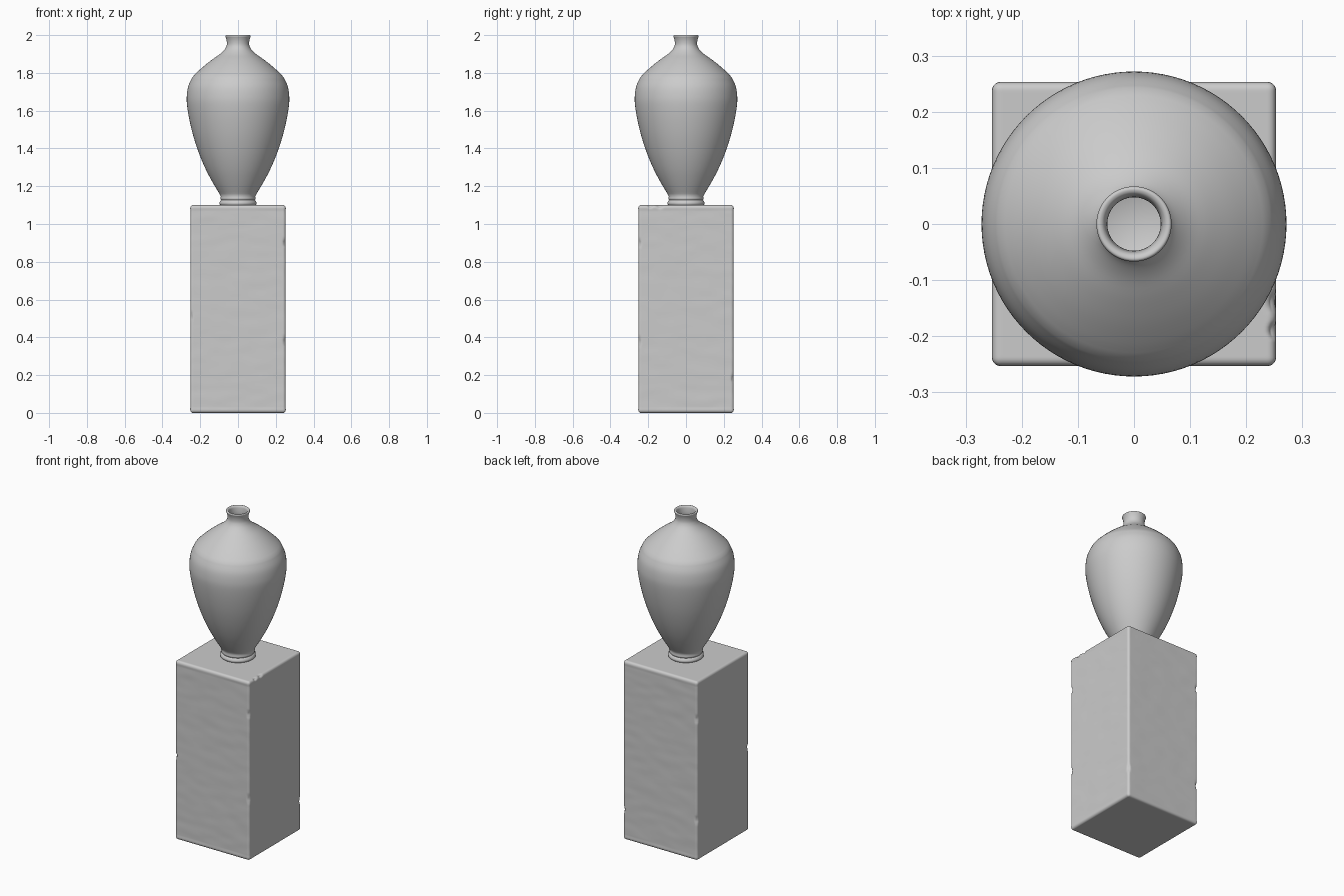
import bpy, bmesh, math
from mathutils import Vector, noise

cube = bpy.data.objects.get("Cube")
if cube:
    bpy.data.objects.remove(cube, do_unlink=True)


def make_material(name, colour):
    mat = bpy.data.materials.new(name)
    mat.use_nodes = True
    mat.diffuse_color = colour
    mat.node_tree.nodes["Principled BSDF"].inputs["Base Color"].default_value = colour
    return mat


stone = make_material("pale grey stone", (0.6, 0.6, 0.6, 1))


def finish(bm, name):
    bmesh.ops.recalc_face_normals(bm, faces=bm.faces)
    mesh = bpy.data.meshes.new(name)
    bm.to_mesh(mesh)
    bm.free()
    mesh.materials.append(stone)
    obj = bpy.data.objects.new(name, mesh)
    bpy.context.collection.objects.link(obj)
    mesh.shade_smooth()
    return obj


# Pedestal: rounded block with a faintly uneven surface and chipped edges
HALF = Vector((0.253, 0.253, 0.55))
ROUND = 0.015
CHIPS = [  # place and radius of each chip
    ((1, -1, 0.90), 0.022), ((1, -1, 0.38), 0.022),
    ((-1, 1, 0.87), 0.022), ((-1, 1, 0.25), 0.022),
    ((-1, -1, 0.51), 0.02), ((1, 1, 0.18), 0.02),
    ((1, -0.55, 1.1), 0.022), ((1, -0.75, 1.1), 0.018),
]

bm = bmesh.new()
bmesh.ops.create_cube(bm, size=2)
bmesh.ops.subdivide_edges(bm, edges=bm.edges[:], cuts=79, use_grid_fill=True)
for v in bm.verts:
    # crowd the grid towards the edges, then round them off
    p = Vector([(0.4 * c + 0.6 * math.sin(c * math.pi / 2)) * h for c, h in zip(v.co, HALF)])
    core = Vector([max(-h + ROUND, min(h - ROUND, c)) for c, h in zip(p, HALF)])
    normal = (p - core).normalized()
    p = core + normal * ROUND
    p.z += HALF.z
    wobble = noise.noise(Vector((p.x * 9, p.y * 9, p.z * 22)))
    if 0.02 < p.z < 1.08:
        p -= normal * 0.0012 * (1 + wobble)
    for (cx, cy, cz), radius in CHIPS:
        centre = Vector((cx * HALF.x, cy * HALF.y, cz))
        d = (p - centre).length
        if d < radius:
            p -= normal * 0.012 * (1 - d / radius)
    v.co = p
finish(bm, "pedestal")

# Vase: turned profile from the foot, up the outside and down the inside
foot = [(0, 1.098), (0.092, 1.098), (0.099, 1.104), (0.099, 1.114), (0.093, 1.122),
        (0.089, 1.126), (0.093, 1.131), (0.094, 1.138), (0.091, 1.145)]
body = [(0.098, 1.16), (0.134, 1.22), (0.171, 1.29), (0.205, 1.37), (0.235, 1.46),
        (0.257, 1.55), (0.270, 1.63), (0.271, 1.68), (0.263, 1.73), (0.243, 1.775)]
shoulder = [(0.232, 1.788), (0.212, 1.808), (0.176, 1.84), (0.135, 1.872),
            (0.098, 1.898), (0.074, 1.92)]
neck = [(0.063, 1.937), (0.059, 1.952), (0.060, 1.97), (0.064, 1.985),
        (0.067, 1.993), (0.065, 1.999), (0.060, 2.0), (0.054, 1.996),
        (0.050, 1.985), (0.048, 1.95), (0.058, 1.92)]
inside = [(0.10, 1.88), (0.20, 1.79), (0.25, 1.68), (0.235, 1.52),
          (0.17, 1.32), (0.10, 1.19), (0.06, 1.16), (0, 1.155)]


def smooth_curve(points, steps=4):
    """Pass a smooth curve through the points."""
    pts = [Vector(p) for p in points]
    ends = [pts[0]] + pts + [pts[-1]]
    out = []
    for a, b, c, d in zip(ends, ends[1:], ends[2:], ends[3:]):
        for i in range(steps):
            t = i / steps
            out.append(0.5 * (2 * b + (c - a) * t + (2 * a - 5 * b + 4 * c - d) * t ** 2
                              + (3 * b - a - 3 * c + d) * t ** 3))
    return out + [pts[-1]]


profile = [Vector(p) for p in foot] + smooth_curve(body) \
    + smooth_curve(shoulder + neck) + [Vector(p) for p in inside]
bm = bmesh.new()
verts = [bm.verts.new((max(r, 0), 0, z)) for r, z in profile]
edges = [bm.edges.new(pair) for pair in zip(verts, verts[1:])]
bmesh.ops.spin(bm, geom=verts + edges, cent=(0, 0, 0), axis=(0, 0, 1),
               angle=math.tau, steps=96, use_merge=True)
bmesh.ops.remove_doubles(bm, verts=bm.verts, dist=0.00005)
vase = finish(bm, "vase")

bpy.ops.object.select_all(action='DESELECT')
vase.select_set(True)
bpy.context.view_layer.objects.active = vase
bpy.ops.object.shade_smooth_by_angle(angle=math.radians(50))
